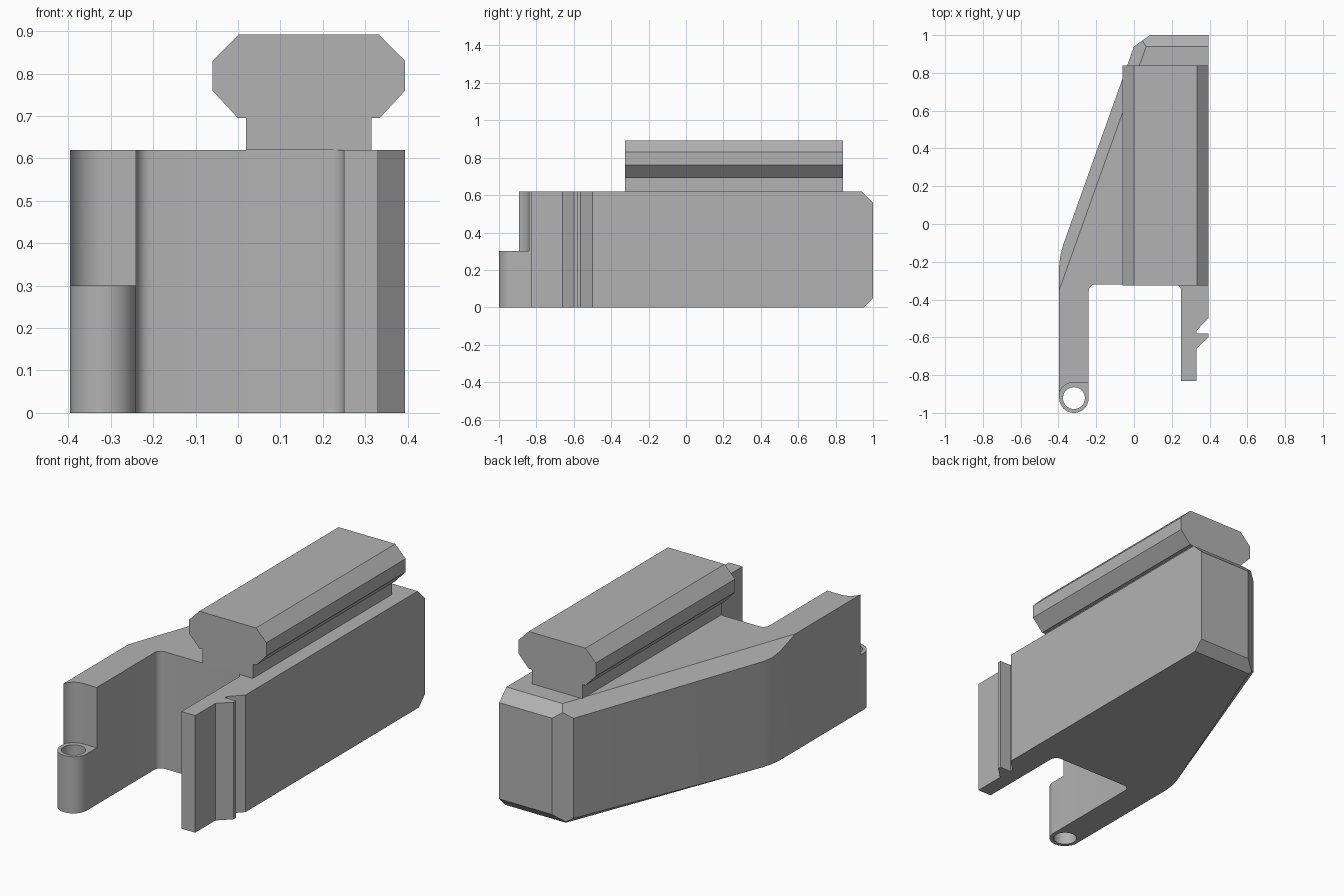
import bpy, bmesh
from math import cos, sin, radians
from mathutils import Vector

cube = bpy.data.objects.get("Cube")
if cube:
    bpy.data.objects.remove(cube, do_unlink=True)

grey = bpy.data.materials.new("plain grey")
grey.use_nodes = True
colour = (0.45, 0.45, 0.45, 1)
grey.diffuse_color = colour
grey.node_tree.nodes["Principled BSDF"].inputs["Base Color"].default_value = colour


def arc(centre, radius, start, end, steps):
    """Points along a circular arc, angles in degrees."""
    angles = [radians(start + (end - start) * i / steps) for i in range(steps + 1)]
    return [(centre[0] + radius * cos(a), centre[1] + radius * sin(a)) for a in angles]


def finish(bm, name):
    bmesh.ops.recalc_face_normals(bm, faces=bm.faces[:])
    mesh = bpy.data.meshes.new(name)
    bm.to_mesh(mesh)
    bm.free()
    mesh.materials.append(grey)
    obj = bpy.data.objects.new(name, mesh)
    bpy.context.collection.objects.link(obj)
    bpy.ops.object.select_all(action='DESELECT')
    obj.select_set(True)
    bpy.context.view_layer.objects.active = obj
    bpy.ops.object.shade_smooth_by_angle(angle=radians(25))
    return obj


def prism(points, direction):
    """Extrude one closed outline along a direction."""
    bm = bmesh.new()
    face = bm.faces.new([bm.verts.new(p) for p in points])
    new = bmesh.ops.extrude_face_region(bm, geom=[face], use_keep_orig=True)["geom"]
    moved = [v for v in new if isinstance(v, bmesh.types.BMVert)]
    bmesh.ops.translate(bm, verts=moved, vec=direction)
    bmesh.ops.recalc_face_normals(bm, faces=bm.faces[:])
    return bm


def chamfer(bm, point, normal):
    """Slice off everything beyond a plane and close the cut."""
    geom = bm.verts[:] + bm.edges[:] + bm.faces[:]
    cut = bmesh.ops.bisect_plane(bm, geom=geom, plane_co=point, plane_no=normal,
                                 clear_outer=True)["geom_cut"]
    edges = [e for e in cut if isinstance(e, bmesh.types.BMEdge)]
    bmesh.ops.edgeloop_fill(bm, edges=edges)


TOP = 0.62
LEFT, INNER, RIGHT = -0.396, -0.24, 0.394
pivot = (-0.318, -0.922)
saddle = arc(pivot, 0.083, 160, 90, 10)      # hollow behind the pivot barrel
saddle[0] = (LEFT, saddle[0][1])
saddle_end = (INNER, saddle[-1][1])

# Main body with the pivot arm and the notched latch arm
outline = (
    [(0.25, -0.83), (0.33, -0.83), (0.33, -0.66), (RIGHT, -0.6), (RIGHT, -0.58),
     (0.33, -0.58), (0.33, -0.565), (RIGHT, -0.5), (RIGHT, 1), (0.085, 1),
     (0, 0.94), (-0.375, -0.11), (-0.39, -0.165), (LEFT, -0.22)]
    + saddle + [saddle_end]
    + arc((INNER + 0.035, -0.355), 0.035, 180, 90, 6)
    + arc((0.215, -0.355), 0.035, 90, 0, 6))
body = prism([(x, y, 0) for x, y in outline], (0, 0, TOP))
chamfer(body, (0, 0.94, TOP), (0, 1, 1))
chamfer(body, (0, 0.95, 0), (0, 1, -1))
chamfer(body, (LEFT, -0.35, TOP), Vector((-2.8, 1, 0)).normalized() + Vector((0, 0, 1)))
# Narrow tapering chamfer under the slanted side
a, b, c = Vector((-0.375, -0.11, 0)), Vector((0, 0.94, 0.03)), Vector((0.035, 0.94, 0))
normal = (c - a).cross(b - a)
chamfer(body, a, normal if normal.z < 0 else -normal)
finish(body, "body")

# Pivot barrel with a through hole
bm = bmesh.new()
outer = arc(pivot, 0.078, 180, 360, 24) + [saddle_end] + saddle[::-1]
hole = arc(pivot, 0.058, 0, 360, 32)[:-1]
edges = []
for loop in (outer, hole):
    verts = [bm.verts.new((x, y, 0)) for x, y in loop]
    edges += [bm.edges.new((v, verts[i - 1])) for i, v in enumerate(verts)]
bmesh.ops.triangle_fill(bm, edges=edges, use_beauty=True)
new = bmesh.ops.extrude_face_region(bm, geom=bm.faces[:], use_keep_orig=True)["geom"]
bmesh.ops.translate(bm, verts=[v for v in new if isinstance(v, bmesh.types.BMVert)],
                    vec=(0, 0, 0.3))
finish(bm, "pivot_barrel")

# Mounting rail, mirrored half profile on a narrow neck
middle = 0.167
half = [(0.148, TOP), (0.148, 0.695), (0.167, 0.695), (0.227, 0.76), (0.227, 0.83),
        (0.166, 0.892)]
profile = [(middle + w, z) for w, z in half] + [(middle - w, z) for w, z in half[::-1]]
finish(prism([(x, -0.325, z) for x, z in profile], (0, 1.165, 0)), "mounting_rail")
